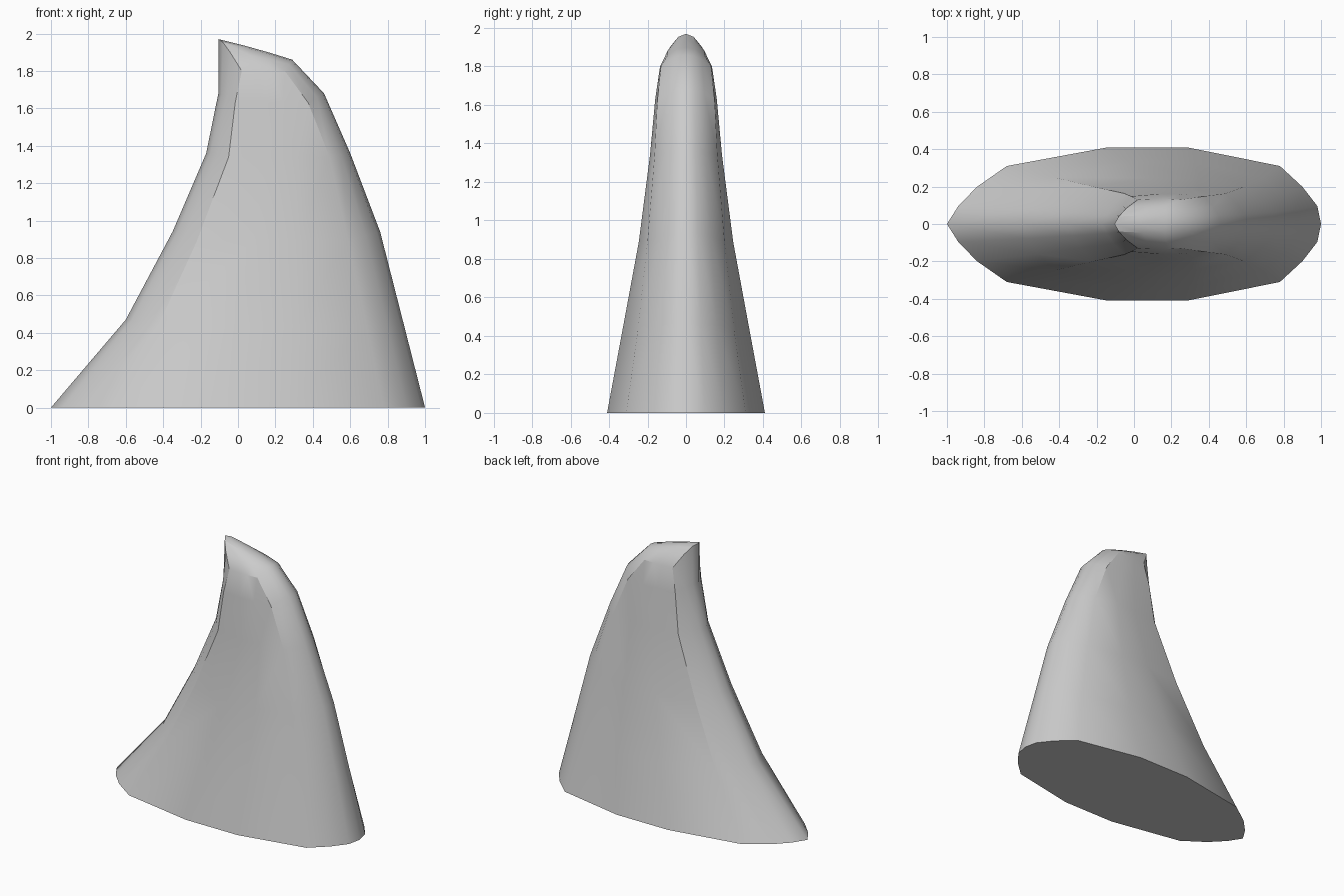
import bpy, bmesh
from mathutils import Vector

if "Cube" in bpy.data.objects:
    bpy.data.objects.remove(bpy.data.objects["Cube"])

# Level: (front-edge x, z), (front corner x), (rear corner x), (rear-edge x, z), corner y, middle y, side z
LEVELS = [
    ((-1.0, 0.0), -0.68, 0.78, (1.0, 0.0), 0.31, 0.41, 0.0),
    ((-0.60, 0.47), -0.43, 0.69, (0.88, 0.47), 0.25, 0.33, 0.43),
    ((-0.35, 0.94), -0.22, 0.59, (0.76, 0.94), 0.20, 0.245, 0.89),
    ((-0.17, 1.36), -0.05, 0.49, (0.60, 1.36), 0.163, 0.187, 1.34),
    ((-0.105, 1.68), -0.015, 0.375, (0.46, 1.68), 0.148, 0.16, 1.63),
    ((-0.105, 1.97), 0.02, 0.25, (0.29, 1.86), 0.13, 0.135, 1.80),
]


def half_ring(front, xa, xd, rear, yc, ym, zs):
    """Half cross-section from the front edge round to the rear edge."""
    def rounded(edge, xc, fx):
        return [(edge[0] + (xc - edge[0]) * f, yc * g, edge[1] + (zs - edge[1]) * g * g)
                for f, g in zip(fx, (0, 0.31, 0.64, 1))]
    nose = rounded(front, xa, (0, 0.19, 0.5, 1))
    tail = rounded(rear, xd, (0, 0.09, 0.45, 1))
    side = [(xa + (xd - xa) * f, ym, zs) for f in (0.37, 0.66)]
    return nose + side + tail[::-1]


bm = bmesh.new()
rings = [[bm.verts.new(p) for p in half_ring(*lv)] for lv in LEVELS]

# Lofted side wall
for lo, hi in zip(rings, rings[1:]):
    for i in range(len(lo) - 1):
        bm.faces.new((lo[i], hi[i], hi[i + 1], lo[i + 1]))

# Flat base
bm.faces.new(rings[0])

# Domed sloping top
top = rings[-1]
rows = []
for j in range(3):
    a, b = top[j], top[9 - j]
    mids = []
    for f in (0.35, 0.68):
        p = a.co.lerp(b.co, f) + Vector((0, 0.012 * j / 2, 0.004))
        if j == 0:
            p.y = 0
        mids.append(bm.verts.new(p))
    rows.append([a, *mids, b])
rows.append(top[3:7])
for r0, r1 in zip(rows, rows[1:]):
    for i in range(3):
        bm.faces.new((r0[i], r0[i + 1], r1[i + 1], r1[i]))

mesh = bpy.data.meshes.new("fin")
bm.to_mesh(mesh)
bm.free()
fin = bpy.data.objects.new("fin", mesh)
bpy.context.collection.objects.link(fin)
bpy.context.view_layer.objects.active = fin
fin.select_set(True)
bpy.ops.object.shade_smooth_by_angle(angle=0.52)

# Other half
mirror = fin.modifiers.new("mirror", 'MIRROR')
mirror.use_axis = (False, True, False)
